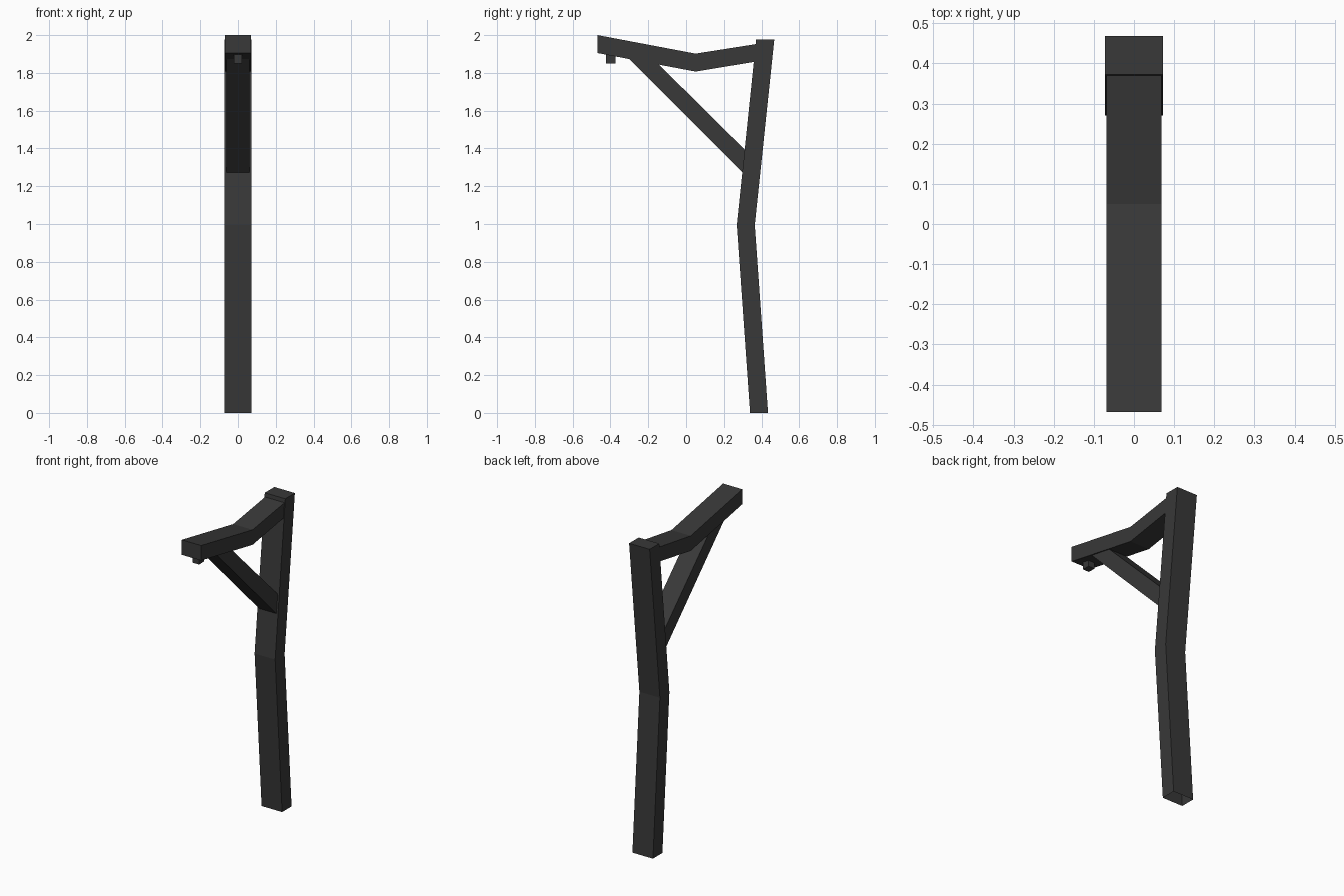
import bpy, bmesh

if "Cube" in bpy.data.objects:
    bpy.data.objects.remove(bpy.data.objects["Cube"])

mat = bpy.data.materials.new("dark_metal")
mat.diffuse_color = (0.04, 0.04, 0.04, 1)
mat.use_nodes = True
mat.node_tree.nodes["Principled BSDF"].inputs["Base Color"].default_value = mat.diffuse_color


def beam(name, half_width, sections, cap_start=True, cap_end=True):
    """Rectangular bar lofted through (y, z) edge pairs in the side plane."""
    bm = bmesh.new()
    rings = []
    for a, b in sections:
        rings.append([bm.verts.new((x, y, z)) for x, (y, z) in (
            (-half_width, a), (half_width, a), (half_width, b), (-half_width, b))])
    for r, s in zip(rings, rings[1:]):
        for i in range(4):
            j = (i + 1) % 4
            bm.faces.new((r[i], r[j], s[j], s[i]))
    if cap_start:
        bm.faces.new(rings[0][::-1])
    if cap_end:
        bm.faces.new(rings[-1])
    bmesh.ops.recalc_face_normals(bm, faces=bm.faces)
    mesh = bpy.data.meshes.new(name)
    bm.to_mesh(mesh)
    bm.free()
    mesh.materials.append(mat)
    obj = bpy.data.objects.new(name, mesh)
    bpy.context.collection.objects.link(obj)
    return obj


# Bent upright, open at the foot
beam("post", 0.072, [((0.34, 0), (0.435, 0)),
                     ((0.27, 0.995), (0.365, 0.995)),
                     ((0.372, 1.977), (0.468, 1.977))], cap_start=False)

# Bent arm, its back end buried in the post
beam("arm", 0.068, [((-0.468, 1.905), (-0.468, 2.0)),
                    ((0.05, 1.807), (0.05, 1.902)),
                    ((0.42, 1.868), (0.42, 1.96))], cap_end=False)

# Diagonal brace, both ends buried
beam("brace", 0.061, [((0.32, 1.252), (0.33, 1.375)),
                      ((-0.31, 1.884), (-0.165, 1.865))])

# Small hanging peg under the arm tip
beam("lantern_peg", 0.022, [((-0.423, 1.85), (-0.374, 1.85)),
                            ((-0.423, 1.905), (-0.374, 1.905))])
